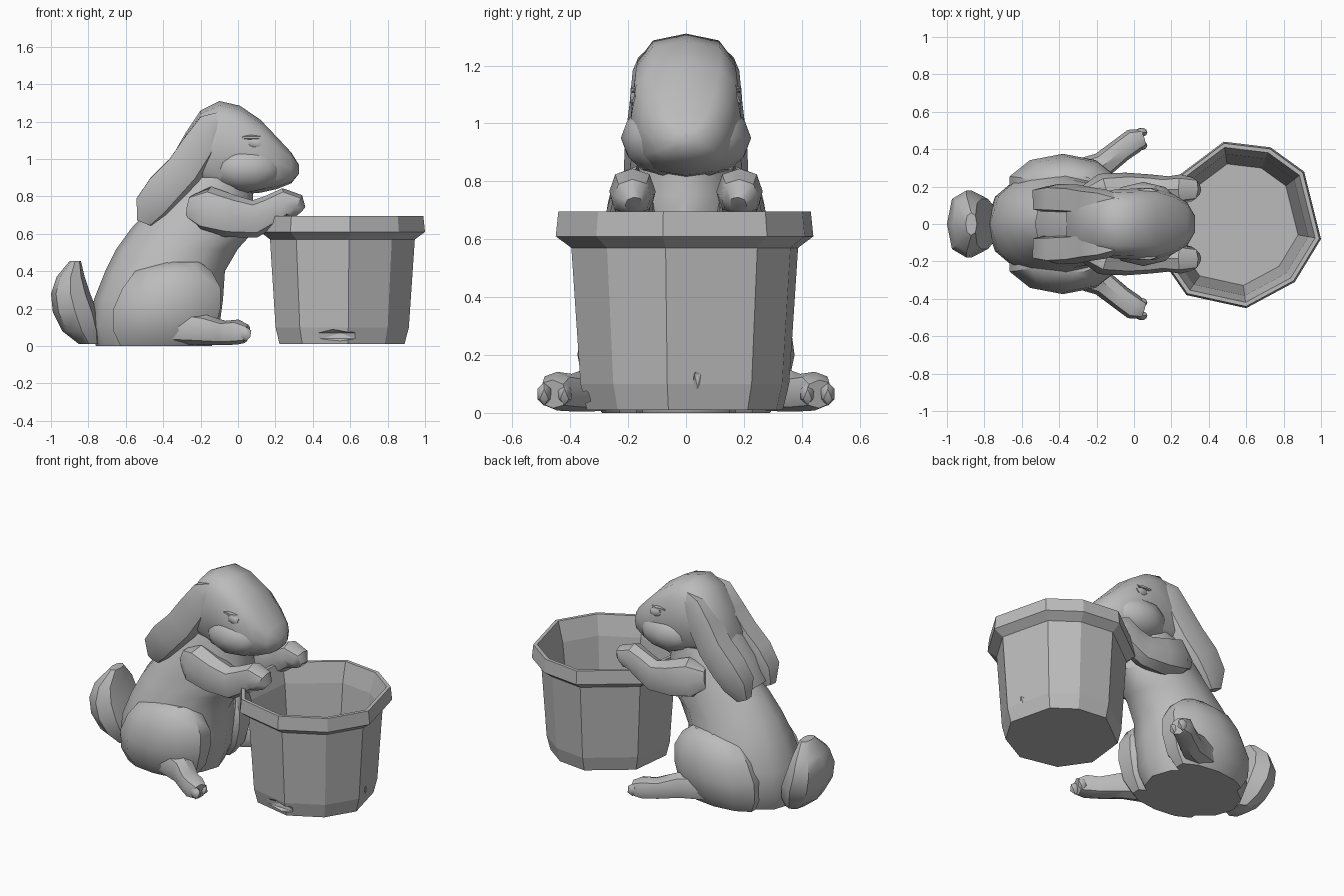
import bpy, bmesh, math
from mathutils import Vector

old = bpy.data.objects.get("Cube")
if old:
    bpy.data.objects.remove(old, do_unlink=True)

stone = bpy.data.materials.new("plain_grey")
stone.use_nodes = True
grey = (0.5, 0.5, 0.5, 1)
stone.diffuse_color = grey
stone.node_tree.nodes["Principled BSDF"].inputs["Base Color"].default_value = grey


def finish(name, bm, mirror=False, smooth=True):
    """Turn a bmesh into a shaded, optionally mirrored object."""
    for v in bm.verts:
        v.co.z = max(v.co.z, 0.0)
    bmesh.ops.recalc_face_normals(bm, faces=bm.faces[:])
    mesh = bpy.data.meshes.new(name)
    bm.to_mesh(mesh)
    bm.free()
    mesh.materials.append(stone)
    obj = bpy.data.objects.new(name, mesh)
    bpy.context.collection.objects.link(obj)
    if smooth:
        bpy.ops.object.select_all(action='DESELECT')
        obj.select_set(True)
        bpy.context.view_layer.objects.active = obj
        bpy.ops.object.shade_smooth_by_angle(angle=math.radians(40))
    if mirror:
        mod = obj.modifiers.new("left_right", 'MIRROR')
        mod.use_axis = (False, True, False)
    return obj


def skin(bm, rings):
    """Bridge rings of points and cap both ends."""
    loops = [[bm.verts.new(p) for p in ring] for ring in rings]
    n = len(loops[0])
    for a, b in zip(loops, loops[1:]):
        for i in range(n):
            j = (i + 1) % n
            bm.faces.new((a[i], a[j], b[j], b[i]))
    bm.faces.new(loops[0])
    bm.faces.new(loops[-1])


def loft(name, path, sides=8, axis=None, mirror=False, power=0.85, dent=None):
    """Sweep rounded sections; each step is x, y, z, half width, half height."""
    pts = [Vector(p[:3]) for p in path]
    rings = []
    for k, (x, y, z, w, h) in enumerate(path):
        t = Vector(axis) if axis else pts[min(k + 1, len(pts) - 1)] - pts[max(k - 1, 0)]
        t.normalize()
        side = Vector((0, 1, 0))
        side = (side - t * side.dot(t)).normalized()
        up = t.cross(side)
        ring = []
        for i in range(sides):
            a = math.tau * i / sides
            c, s = math.cos(a), math.sin(a)
            c = math.copysign(abs(c) ** power, c)
            s = math.copysign(abs(s) ** power, s)
            f = 0.75 if i == dent else 1
            ring.append(pts[k] + (side * c * w + up * s * h) * f)
        rings.append(ring)
    bm = bmesh.new()
    skin(bm, rings)
    return finish(name, bm, mirror)


def levels(name, y, rows, **options):
    """Stack level sections; each row is back x, front x, height, half width."""
    path = [((b + f) / 2, y, z, w, (f - b) / 2) for b, f, z, w in rows]
    return loft(name, path, axis=(0, 0, 1), **options)


def blob(name, places, mirror=False, detail=2, smooth=True):
    """Faceted ellipsoids; each is a centre and three radii."""
    bm = bmesh.new()
    for centre, radii in places:
        made = bmesh.ops.create_icosphere(bm, subdivisions=detail, radius=1)
        for v in made["verts"]:
            v.co = Vector(centre) + Vector(a * b for a, b in zip(v.co, radii))
    return finish(name, bm, mirror, smooth)


# Torso
levels("torso", 0, [(-0.76, -0.14, 0.0, 0.24), (-0.79, -0.1, 0.1, 0.29),
                    (-0.77, -0.08, 0.25, 0.3), (-0.71, -0.07, 0.4, 0.27),
                    (-0.65, 0.0, 0.52, 0.235), (-0.57, 0.1, 0.63, 0.215),
                    (-0.46, 0.08, 0.75, 0.19), (-0.3, 0.08, 0.9, 0.15)],
       sides=12, power=1)

# Head: upright sections given as x, underside, top, half width
head = [(-0.36, 0.86, 1.0, 0.1), (-0.28, 0.86, 1.14, 0.14), (-0.2, 0.86, 1.26, 0.165),
        (-0.1, 0.82, 1.31, 0.185), (0.01, 0.81, 1.285, 0.19), (0.12, 0.82, 1.21, 0.19),
        (0.21, 0.84, 1.115, 0.16), (0.285, 0.87, 1.035, 0.115), (0.325, 0.92, 0.97, 0.045)]
loft("head", [(x, 0, (lo + hi) / 2, w, (hi - lo) / 2) for x, lo, hi, w in head],
     sides=12, axis=(1, 0, 0), power=0.7)
blob("cheek", [((0.05, 0.08, 0.95), (0.2, 0.145, 0.13))], mirror=True)
blob("nose", [((0.295, 0, 0.945), (0.035, 0.05, 0.04))], detail=1)
blob("eye", [((0.09, 0.178, 1.085), (0.045, 0.018, 0.03)),
             ((0.07, 0.176, 1.115), (0.06, 0.018, 0.014))], mirror=True, detail=1)

# Nape between the ears, running into the back
loft("nape", [(-0.15, 0, 1.15, 0.12, 0.08), (-0.22, 0, 1.04, 0.13, 0.09),
              (-0.29, 0, 0.92, 0.13, 0.1), (-0.38, 0, 0.81, 0.13, 0.1),
              (-0.46, 0, 0.67, 0.13, 0.08)])

# Lop ears with a crease along the back
loft("ear", [(-0.07, 0.09, 1.22, 0.06, 0.05), (-0.155, 0.11, 1.175, 0.075, 0.09),
             (-0.22, 0.12, 1.065, 0.075, 0.11), (-0.3, 0.13, 0.945, 0.08, 0.115),
             (-0.4, 0.135, 0.84, 0.08, 0.12), (-0.47, 0.13, 0.75, 0.07, 0.11),
             (-0.505, 0.125, 0.66, 0.035, 0.05)], mirror=True, dent=6)

# Arms reaching over the rim
loft("arm", [(-0.25, 0.14, 0.74, 0.07, 0.07), (-0.17, 0.17, 0.73, 0.1, 0.125),
             (-0.04, 0.185, 0.695, 0.09, 0.115), (0.09, 0.19, 0.68, 0.075, 0.1),
             (0.18, 0.185, 0.725, 0.07, 0.085), (0.25, 0.185, 0.765, 0.08, 0.08),
             (0.31, 0.185, 0.745, 0.065, 0.07), (0.335, 0.18, 0.72, 0.03, 0.035)],
     mirror=True)

# Haunches and feet
levels("haunch", 0.2, [(-0.64, -0.17, 0.0, 0.09), (-0.68, -0.11, 0.08, 0.15),
                       (-0.68, -0.08, 0.2, 0.175), (-0.63, -0.08, 0.31, 0.16),
                       (-0.56, -0.13, 0.4, 0.12), (-0.42, -0.2, 0.45, 0.06)],
       sides=10, mirror=True, power=1)
loft("foot", [(-0.32, 0.25, 0.1, 0.09, 0.09), (-0.17, 0.315, 0.085, 0.07, 0.08),
              (-0.07, 0.395, 0.07, 0.065, 0.065), (0.0, 0.445, 0.075, 0.067, 0.067),
              (0.045, 0.46, 0.065, 0.05, 0.05)], mirror=True)
blob("toe", [((0.04, 0.455 + 0.035 * k, 0.065), (0.035, 0.028, 0.04))
             for k in (-1, 1)], mirror=True, detail=1)

# Upturned tail
levels("tail", 0, [(-0.85, -0.74, 0.01, 0.08), (-0.94, -0.73, 0.08, 0.14),
                   (-0.99, -0.75, 0.18, 0.18), (-1.0, -0.79, 0.28, 0.18),
                   (-0.97, -0.82, 0.37, 0.15), (-0.9, -0.84, 0.455, 0.06)])

# Pot: an uneven nine-sided outline scaled through a thin-lipped wall profile
cx = 0.545
outline = [(0.48, 0.44), (0.73, 0.41), (0.91, 0.28), (1.0, -0.08), (0.86, -0.31),
           (0.6, -0.45), (0.28, -0.38), (0.12, -0.15), (0.16, 0.2)]
wall = [(0.76, 0.01), (0.81, 0.1), (0.88, 0.57), (1.0, 0.61), (0.98, 0.695),
        (0.93, 0.695), (0.85, 0.57), (0.73, 0.1)]
bm = bmesh.new()
skin(bm, [[Vector((cx + (x - cx) * f, y * f, z)) for x, y in outline] for f, z in wall])
pot = finish("pot", bm, smooth=False)

# Drain notches around the base of the pot
notches = blob("notch_cutter", [((0.5, -0.345, 0.055), (0.17, 0.035, 0.035)),
                                ((0.9, 0.04, 0.11), (0.02, 0.02, 0.05))],
               detail=1, smooth=False)
notches.hide_render = True
notches.hide_viewport = True
cut = pot.modifiers.new("drain_notches", 'BOOLEAN')
cut.operation = 'DIFFERENCE'
cut.object = notches
